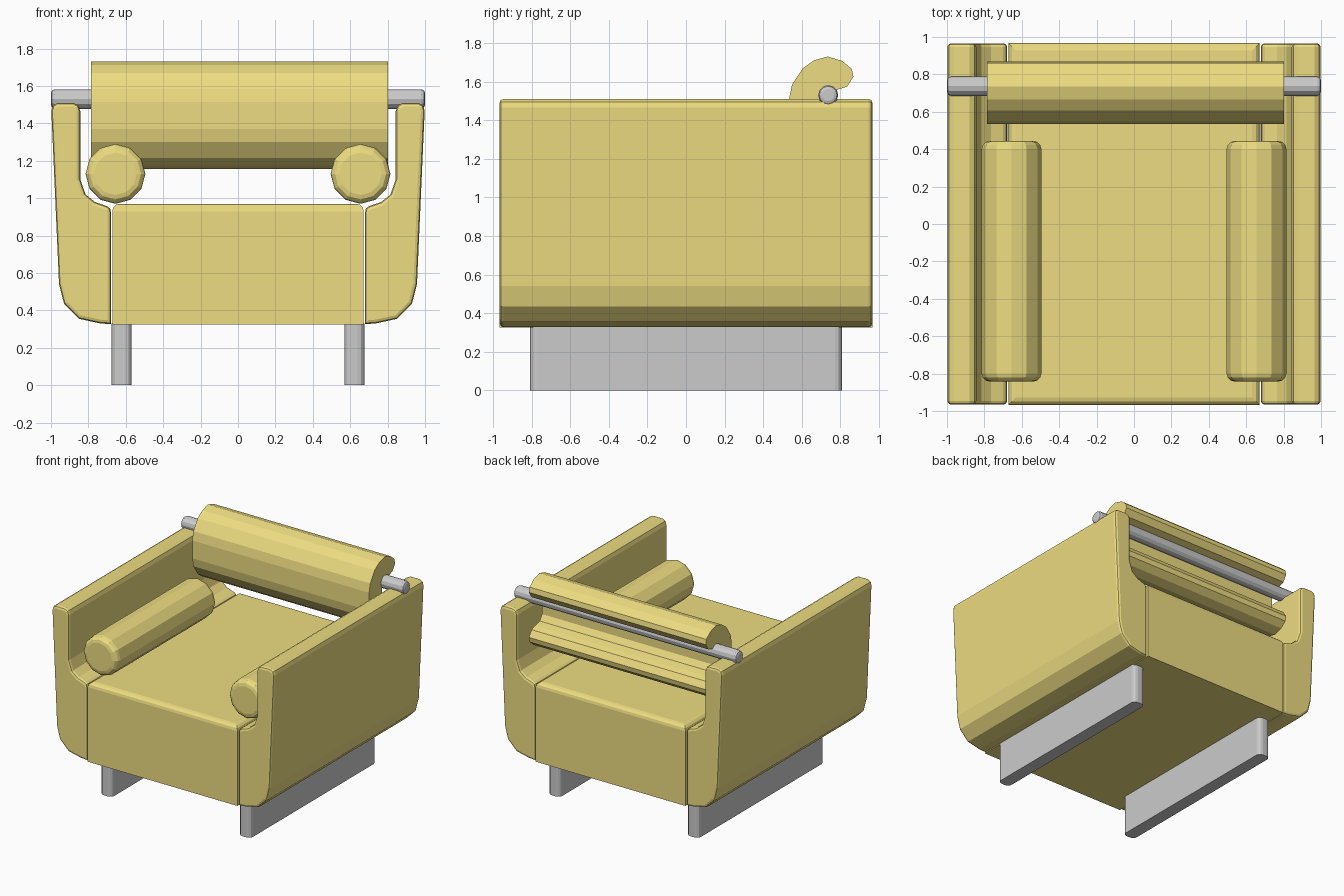
import bpy, bmesh, math
from mathutils import Vector

if "Cube" in bpy.data.objects:
    bpy.data.objects.remove(bpy.data.objects["Cube"])

yellow = bpy.data.materials.new("yellow_fabric")
yellow.diffuse_color = (0.85, 0.72, 0.22, 1)
yellow.use_nodes = True
yellow.node_tree.nodes["Principled BSDF"].inputs["Base Color"].default_value = yellow.diffuse_color


def finish(name, bm, mat=None):
    bmesh.ops.recalc_face_normals(bm, faces=bm.faces[:])
    me = bpy.data.meshes.new(name)
    bm.to_mesh(me)
    bm.free()
    ob = bpy.data.objects.new(name, me)
    bpy.context.collection.objects.link(ob)
    if mat:
        me.materials.append(mat)
    return ob


def prism(name, profile, axis, lo, hi, mat=None, round_ends=0.0, segments=2):
    """Extrude a 2D profile along an axis, optionally rounding the end rims."""
    bm = bmesh.new()

    def place(p, t):
        c = list(p)
        c.insert(axis, t)
        return bm.verts.new(Vector(c))

    a = [place(p, lo) for p in profile]
    b = [place(p, hi) for p in profile]
    caps = [bm.faces.new(a), bm.faces.new(b[::-1])]
    n = len(profile)
    for i in range(n):
        j = (i + 1) % n
        bm.faces.new((a[i], b[i], b[j], a[j]))
    bmesh.ops.recalc_face_normals(bm, faces=bm.faces[:])
    if round_ends:
        rims = list({e for f in caps for e in f.edges})
        bmesh.ops.bevel(bm, geom=rims, offset=round_ends, segments=segments,
                        profile=0.5, affect='EDGES', clamp_overlap=True)
    return finish(name, bm, mat)


def ring(u, v, r, n):
    return [(u + r * math.cos(2 * math.pi * i / n), v + r * math.sin(2 * math.pi * i / n))
            for i in range(n)]


def box(name, lo, hi, pick, width, mat=None):
    """Box whose edges chosen by pick(edge) are rounded."""
    bm = bmesh.new()
    bmesh.ops.create_cube(bm, size=1)
    for v in bm.verts:
        v.co = [lo[i] + (v.co[i] + 0.5) * (hi[i] - lo[i]) for i in range(3)]
    bmesh.ops.bevel(bm, geom=[e for e in bm.edges if pick(e)], offset=width,
                    segments=3, profile=0.5, affect='EDGES')
    return finish(name, bm, mat)


# Seat block, rounded around the top
box("seat", (-0.672, -0.968, 0.325), (0.672, 0.968, 0.97),
    lambda e: all(v.co.z > 0.9 for v in e.verts), 0.04, yellow)

# Arm cross-section (x, z)
arm = [(0.678, 0.327), (0.735, 0.33), (0.85, 0.355), (0.93, 0.435), (0.957, 0.54),
       (0.998, 1.465), (0.99, 1.495), (0.965, 1.51), (0.88, 1.51), (0.853, 1.495),
       (0.843, 1.465), (0.843, 1.10), (0.815, 1.02), (0.765, 0.98), (0.70, 0.957),
       (0.684, 0.945), (0.678, 0.92)]

for s, side in ((-1, "left"), (1, "right")):
    prism(side + "_arm", [(s * x, z) for x, z in arm], 1, -0.966, 0.966, yellow, 0.02)
    # Loose bolster lying along the arm
    prism(side + "_bolster", ring(s * 0.655, 1.13, 0.16, 12), 1, -0.843, 0.445,
          yellow, 0.045, 3)
    # Runner leg with rounded ends
    c = s * 0.622
    box(side + "_leg", (c - 0.053, -0.808, 0), (c + 0.053, 0.808, 0.33),
        lambda e: abs(e.verts[0].co.z - e.verts[1].co.z) > 0.1, 0.035)

# Rail across the back
prism("back_rail", ring(0.737, 1.53, 0.052, 12), 0, -1.0, 1.0, None, 0.02)

# C-shaped back cushion hooked over the rail, mirrored top to bottom (y, z)
mid = 1.4425
half = [(0.535, 1.515), (0.55, 1.585), (0.606, 1.67), (0.665, 1.711), (0.735, 1.73),
        (0.81, 1.707), (0.86, 1.665), (0.868, 1.625), (0.836, 1.575), (0.79, 1.56),
        (0.73, 1.545), (0.70, 1.50)]
cushion = half + [(y, 2 * mid - z) for y, z in reversed(half)]
prism("back_cushion", cushion, 0, -0.785, 0.802, yellow)
